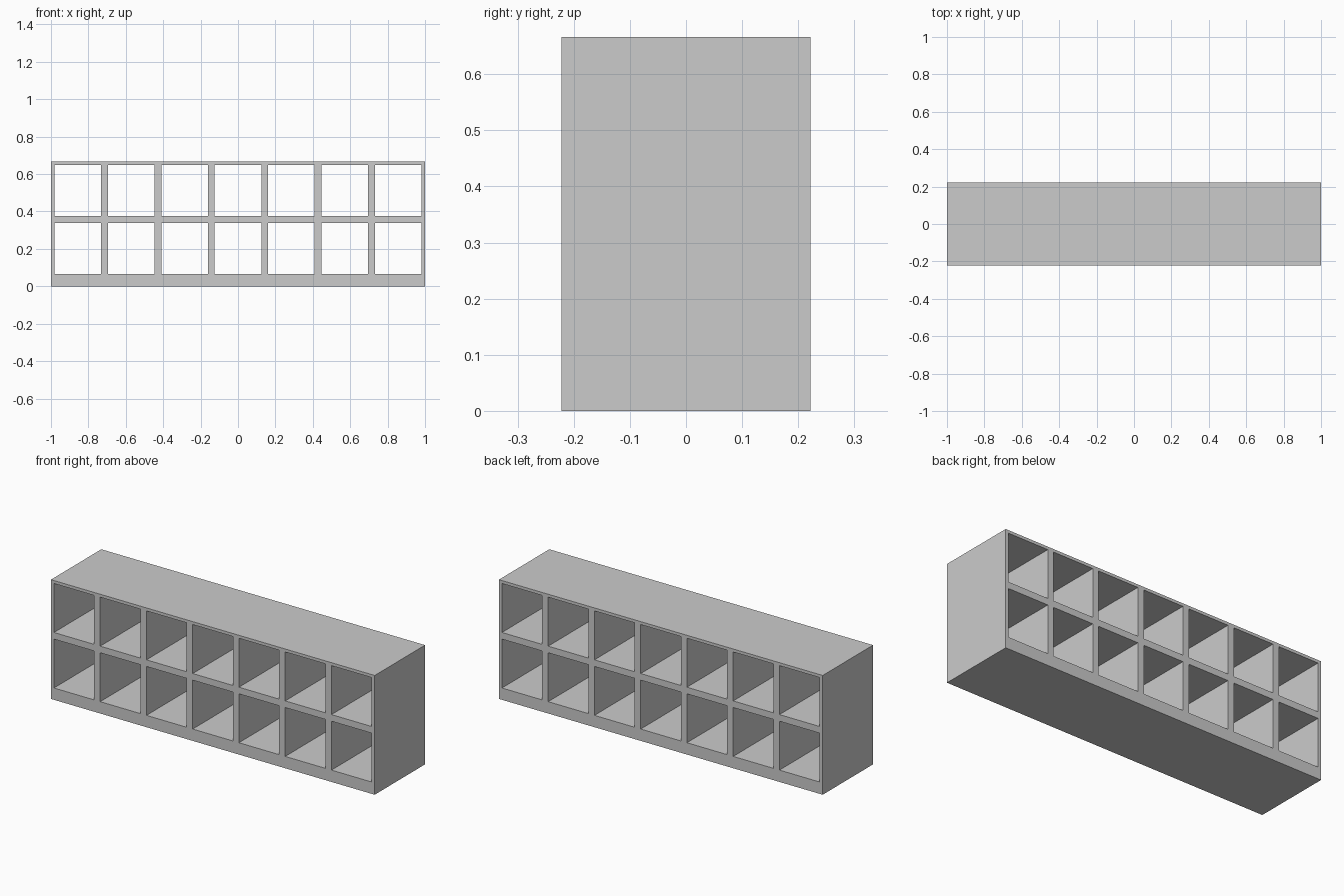
import bpy, bmesh

if "Cube" in bpy.data.objects:
    bpy.data.objects.remove(bpy.data.objects["Cube"])

COLS, WIDTH, DEPTH, HEIGHT = 7, 2.0, 0.444, 0.666
PITCH = WIDTH / COLS
HALF_WALL = 0.0185

# Panel boundaries across the width: each bay sits between two half dividers
xs = [-WIDTH / 2]
for i in range(COLS):
    left = -WIDTH / 2 + i * PITCH
    xs += [left + HALF_WALL, left + PITCH - HALF_WALL]
xs.append(WIDTH / 2)

# Boundaries up the height: plinth, lower bay, middle shelf, upper bay, top
zs = [0, 0.066, 0.339, 0.376, HEIGHT - HALF_WALL * 0.9, HEIGHT]

# Front lattice, leaving the bays open
bm = bmesh.new()
verts = [[bm.verts.new((x, -DEPTH / 2, z)) for z in zs] for x in xs]
for i in range(len(xs) - 1):
    for j in range(len(zs) - 1):
        if i % 2 and j % 2:
            continue
        bm.faces.new((verts[i][j], verts[i + 1][j],
                      verts[i + 1][j + 1], verts[i][j + 1]))

# Extrude the lattice through the full depth; bays are open front and back
res = bmesh.ops.extrude_face_region(bm, geom=bm.faces[:], use_keep_orig=True)
moved = [g for g in res["geom"] if isinstance(g, bmesh.types.BMVert)]
bmesh.ops.translate(bm, verts=moved, vec=(0, DEPTH, 0))
bmesh.ops.recalc_face_normals(bm, faces=bm.faces[:])

mesh = bpy.data.meshes.new("cubby_shelf")
bm.to_mesh(mesh)
bm.free()
shelf = bpy.data.objects.new("cubby_shelf", mesh)
bpy.context.collection.objects.link(shelf)
